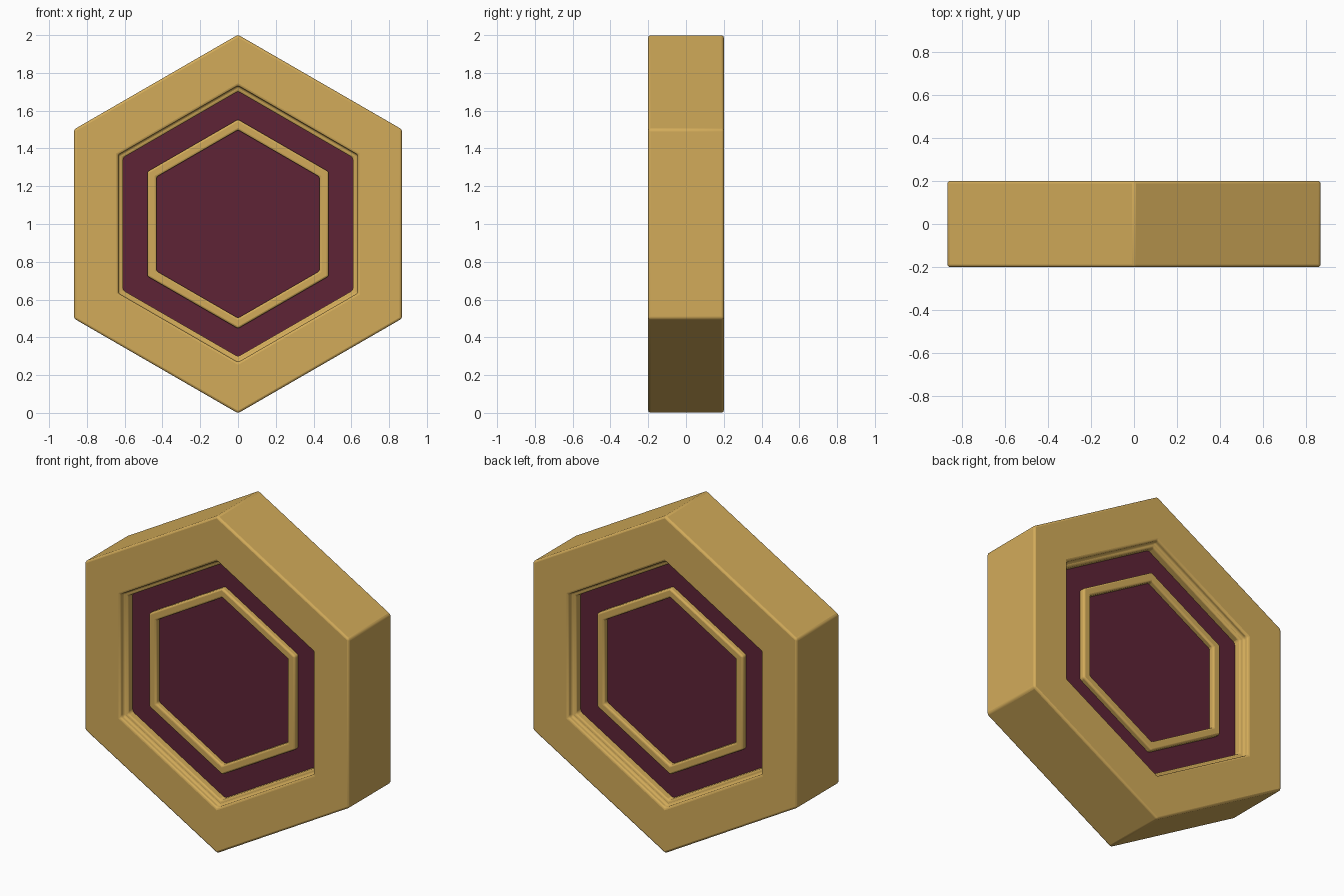
import bpy, bmesh, math

if "Cube" in bpy.data.objects:
    bpy.data.objects.remove(bpy.data.objects["Cube"])


def material(name, rgb):
    m = bpy.data.materials.new(name)
    m.diffuse_color = (*rgb, 1.0)
    m.use_nodes = True
    m.node_tree.nodes["Principled BSDF"].inputs["Base Color"].default_value = m.diffuse_color
    return m


GOLD = material("warm gold", (0.65, 0.41, 0.102))
WINE = material("dark wine", (0.112, 0.0175, 0.037))


def hex_loop(bm, r, y):
    """Six vertices of an upright, point-up hexagon at depth y."""
    return [bm.verts.new((r * math.sin(i * math.pi / 3), y, 1 + r * math.cos(i * math.pi / 3)))
            for i in range(6)]


def finish(bm, name, mat, bevel):
    bmesh.ops.recalc_face_normals(bm, faces=bm.faces)
    mesh = bpy.data.meshes.new(name)
    bm.to_mesh(mesh)
    bm.free()
    mesh.materials.append(mat)
    ob = bpy.data.objects.new(name, mesh)
    bpy.context.collection.objects.link(ob)
    if bevel:
        mod = ob.modifiers.new("soft edges", 'BEVEL')
        mod.width = bevel
        mod.segments = 3
        mod.limit_method = 'ANGLE'
        mod.angle_limit = math.radians(30)
    bpy.context.view_layer.objects.active = ob
    ob.select_set(True)
    bpy.ops.object.shade_smooth_by_angle(angle=math.radians(35))
    ob.select_set(False)
    return ob


def hex_ring(name, profile, mat, bevel):
    """Sweep a closed (radius, depth) profile around a hexagon."""
    bm = bmesh.new()
    loops = [hex_loop(bm, r, y) for r, y in profile]
    for a, b in zip(loops, loops[1:] + loops[:1]):
        for i in range(6):
            j = (i + 1) % 6
            bm.faces.new((a[i], a[j], b[j], b[i]))
    return finish(bm, name, mat, bevel)


# Thick outer frame with a stepped opening on both sides
half = [(1.002, 0.2), (0.732, 0.2), (0.732, 0.165), (0.702, 0.165)]
hex_ring("outer_frame", half + [(r, -y) for r, y in reversed(half)], GOLD, 0.012)

# Recessed panel filling the opening
bm = bmesh.new()
front, back = hex_loop(bm, 0.73, -0.12), hex_loop(bm, 0.73, 0.12)
bm.faces.new(front)
bm.faces.new(back)
for i in range(6):
    j = (i + 1) % 6
    bm.faces.new((front[i], front[j], back[j], back[i]))
finish(bm, "recessed_panel", WINE, 0)

# Raised hexagonal trim on each side of the panel
for side, name in ((-1, "front_trim"), (1, "back_trim")):
    hex_ring(name, [(0.554, side * 0.10), (0.554, side * 0.152),
                    (0.498, side * 0.152), (0.498, side * 0.10)], GOLD, 0.01)
